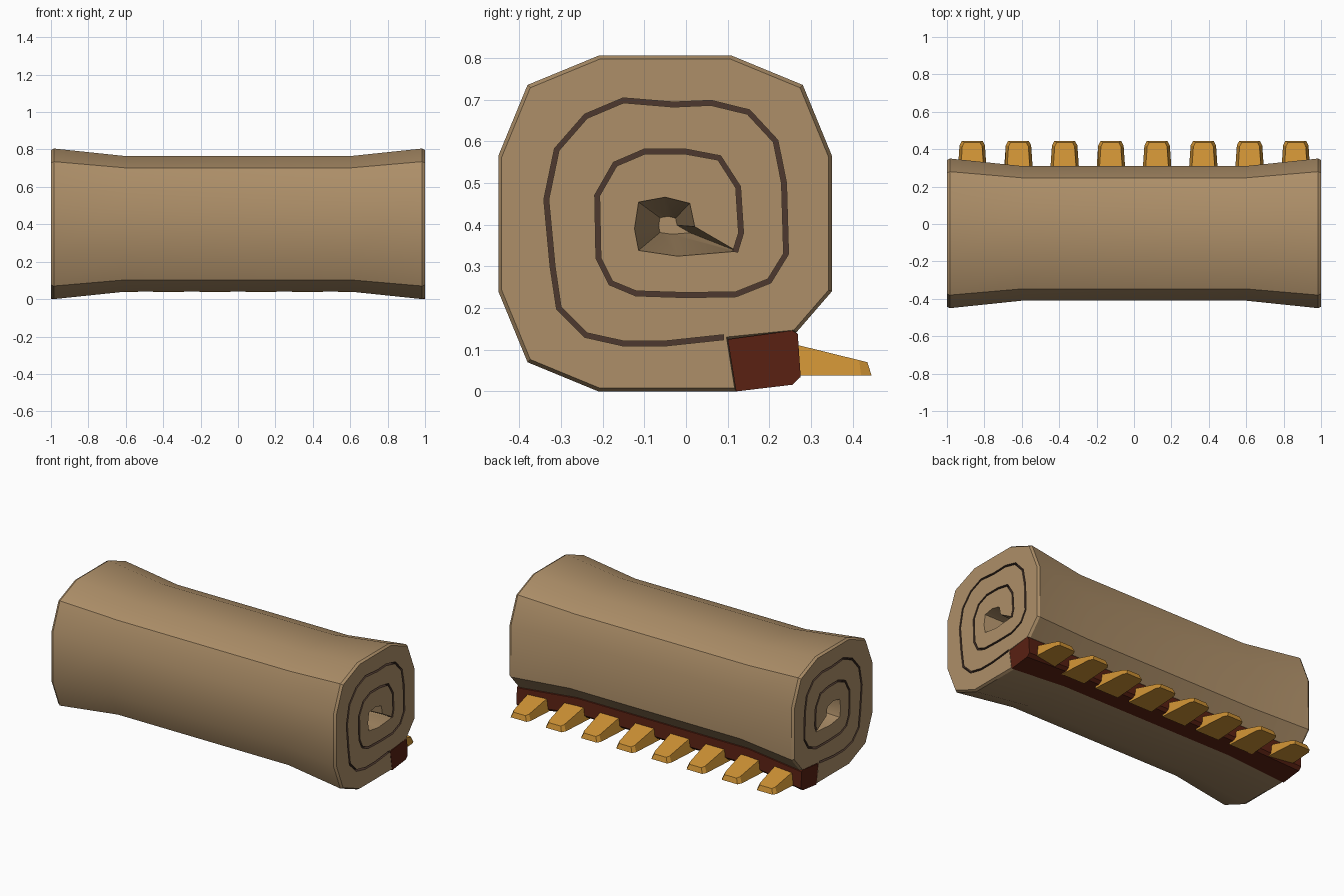
import bpy, bmesh
from mathutils import Vector

if "Cube" in bpy.data.objects:
    bpy.data.objects.remove(bpy.data.objects["Cube"])


def material(name, rgb):
    m = bpy.data.materials.new(name)
    m.diffuse_color = (*rgb, 1)
    m.use_nodes = True
    m.node_tree.nodes["Principled BSDF"].inputs["Base Color"].default_value = m.diffuse_color
    return m


tan = material("tan cloth", (0.42, 0.275, 0.14))
dark = material("dark brown lining", (0.075, 0.04, 0.028))
red = material("dark red band", (0.10, 0.015, 0.006))
gold = material("gold teeth", (0.62, 0.29, 0.035))


def loft(name, sections, mats, index=0):
    """Skin a list of matching point loops and cap both ends."""
    bm = bmesh.new()
    rings = [[bm.verts.new(p) for p in s] for s in sections]
    n = len(rings[0])
    for a, b in zip(rings, rings[1:]):
        for i in range(n):
            j = (i + 1) % n
            bm.faces.new((a[i], a[j], b[j], b[i]))
    bm.faces.new(rings[0])
    bm.faces.new(rings[-1])
    bmesh.ops.recalc_face_normals(bm, faces=bm.faces[:])
    for f in bm.faces:
        f.material_index = index
    me = bpy.data.meshes.new(name)
    bm.to_mesh(me)
    bm.free()
    ob = bpy.data.objects.new(name, me)
    bpy.context.collection.objects.link(ob)
    for m in mats:
        me.materials.append(m)
    return ob


def ring(profile, x, s, c):
    return [(x, c[0] + (y - c[0]) * s, c[1] + (z - c[1]) * s) for y, z in profile]


def smooth(ob):
    bpy.ops.object.select_all(action='DESELECT')
    ob.select_set(True)
    bpy.context.view_layer.objects.active = ob
    bpy.ops.object.shade_smooth_by_angle(angle=0.52)


def cut(ob, cutter):
    mod = ob.modifiers.new("cut", 'BOOLEAN')
    mod.operation, mod.solver, mod.object = 'DIFFERENCE', 'EXACT', cutter
    bpy.context.view_layer.objects.active = ob
    bpy.ops.object.modifier_apply(modifier=mod.name)
    bpy.data.objects.remove(cutter)


CENTRE = (-0.05, 0.40)
# x position and scale of each cross-section: waisted middle, bevelled ends
STATIONS = [(-1, 0.98), (-0.985, 1), (-0.6, 0.9), (0.6, 0.9), (0.985, 1), (1, 0.98)]

# rolled body with a notch for the red band
outline = [(-0.21, 0.805), (0.11, 0.805), (0.28, 0.735), (0.35, 0.565), (0.35, 0.24),
           (0.265, 0.142), (0.10, 0.125), (0.12, 0.0), (-0.21, 0.0), (-0.38, 0.07),
           (-0.45, 0.24), (-0.45, 0.565), (-0.38, 0.735)]
body = loft("rolled_body", [ring(outline, x, s, CENTRE) for x, s in STATIONS], [tan, dark])

# hollow in the middle of each end, narrowing inward
hollow = [(-0.115, 0.455), (-0.05, 0.467), (0.01, 0.452), (0.022, 0.395),
          (0.125, 0.335), (-0.02, 0.323), (-0.115, 0.337), (-0.125, 0.39)]
# spiral seam
spiral = [Vector(p) for p in (
    (0.118, 0.335), (0.132, 0.38), (0.125, 0.49), (0.08, 0.56), (0.0, 0.575), (-0.1, 0.575),
    (-0.17, 0.545), (-0.213, 0.47), (-0.21, 0.32), (-0.18, 0.26), (-0.12, 0.235),
    (0.0, 0.231), (0.12, 0.233), (0.2, 0.265), (0.24, 0.33), (0.235, 0.5), (0.215, 0.6),
    (0.15, 0.67), (0.06, 0.692), (-0.03, 0.688), (-0.15, 0.698), (-0.24, 0.66),
    (-0.31, 0.58), (-0.335, 0.46), (-0.32, 0.3), (-0.305, 0.2), (-0.24, 0.135),
    (-0.15, 0.115), (-0.05, 0.115), (0.09, 0.13))]
left, right = [], []
for i, p in enumerate(spiral):
    t = (spiral[min(i + 1, len(spiral) - 1)] - spiral[max(i - 1, 0)]).normalized()
    off = Vector((-t.y, t.x)) * 0.006
    left.append(p + off)
    right.append(p - off)
seam = left + right[::-1]

for side in (-1, 1):
    cut(body, loft("hollow_cutter", [ring(hollow, side * x, s, (-0.04, 0.40))
                                     for x, s in ((1.01, 1), (0.6, 0.3))], [tan, dark]))
    cut(body, loft("seam_cutter", [ring(seam, side * x, 1, CENTRE)
                                   for x in (1.01, 0.97)], [tan, dark], 1))
smooth(body)

# red band along the free edge of the roll
band_outline = [(0.10, 0.125), (0.255, 0.146), (0.268, 0.138), (0.275, 0.035),
                (0.255, 0.016), (0.12, 0.0)]
band = loft("edge_band", [ring(band_outline, x, s if abs(x) < 1 else 1, CENTRE)
                          for x, s in STATIONS], [red])
smooth(band)

# row of tapered teeth: (y bottom, y top, half width bottom, half width top, z top)
tooth = [(0.2, 0.2, 0.083, 0.068, 0.128), (0.42, 0.415, 0.068, 0.053, 0.075),
         (0.445, 0.435, 0.055, 0.042, 0.07)]
for k in range(8):
    cx = -0.865 + k * 1.73 / 7
    loft(f"tooth_{k + 1}", [[(cx - wb, yb, 0.038), (cx + wb, yb, 0.038),
                             (cx + wt, yt, zt), (cx - wt, yt, zt)]
                            for yb, yt, wb, wt, zt in tooth], [gold])
